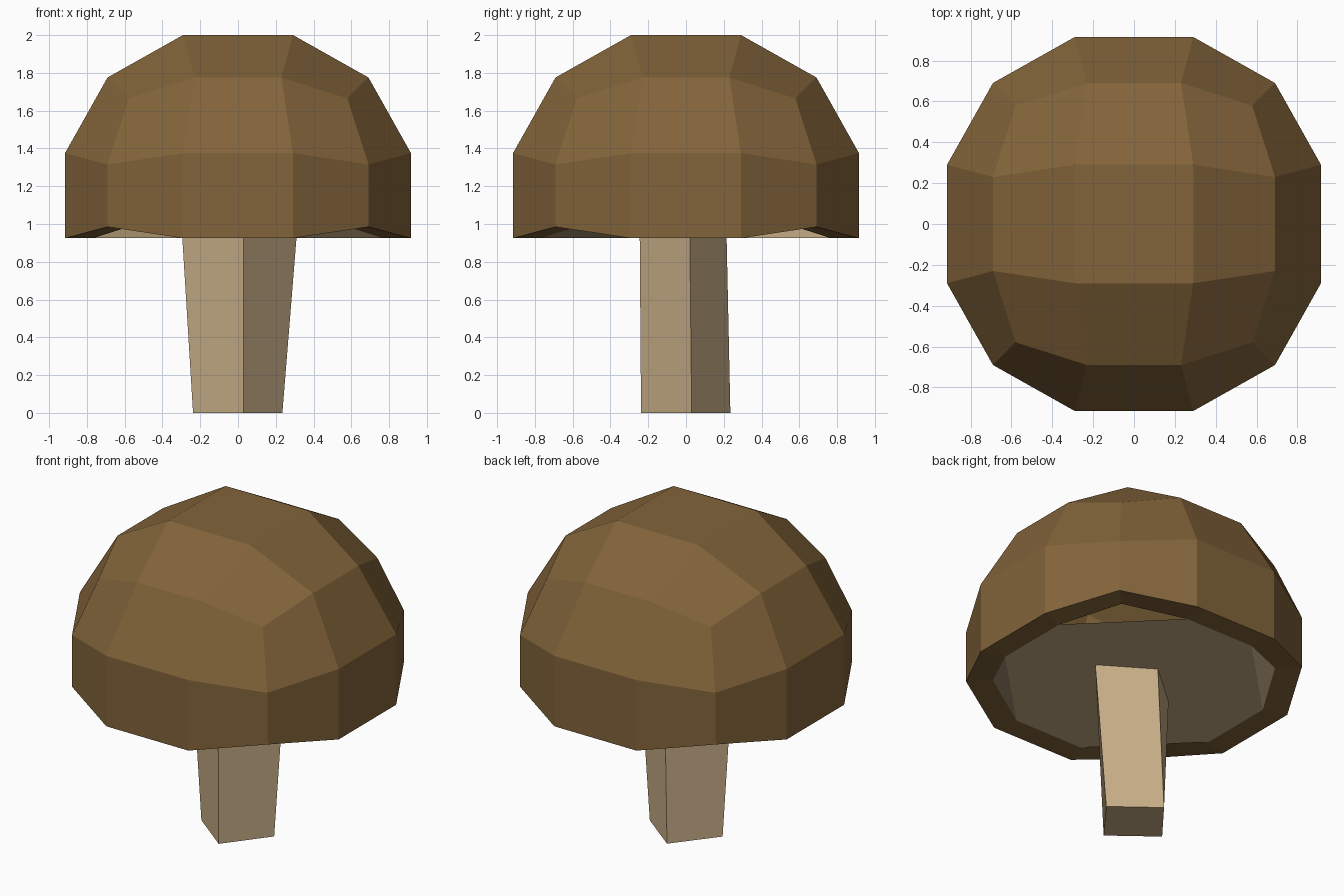
import bpy, bmesh, math

cube = bpy.data.objects.get("Cube")
if cube:
    bpy.data.objects.remove(cube, do_unlink=True)


def material(name, color):
    mat = bpy.data.materials.new(name)
    mat.use_nodes = True
    mat.diffuse_color = color
    mat.node_tree.nodes["Principled BSDF"].inputs["Base Color"].default_value = color
    return mat


def add_object(name, bm, mat):
    mesh = bpy.data.meshes.new(name)
    bm.to_mesh(mesh)
    bm.free()
    mesh.materials.append(mat)
    obj = bpy.data.objects.new(name, mesh)
    bpy.context.collection.objects.link(obj)
    return obj


cap_brown = material("cap brown", (0.223, 0.127, 0.042, 1))
stem_tan = material("stem tan", (0.578, 0.423, 0.242, 1))

RADIUS, CENTRE = 1.0035, 1.085

# Cap: a cube cut three by three, rounded to a ball, with its bottom removed
bm = bmesh.new()
bmesh.ops.create_cube(bm, size=2)
bmesh.ops.subdivide_edges(bm, edges=bm.edges[:], cuts=2, use_grid_fill=True)
bmesh.ops.delete(bm, geom=[v for v in bm.verts if v.co.z < -0.9], context="VERTS")
for v in bm.verts:
    low = v.co.z < 0
    if sum(abs(c) < 0.5 for c in v.co) == 2:
        for i in range(3):
            if abs(v.co[i]) < 0.5:
                v.co[i] = math.copysign(0.317, v.co[i])
    v.co = v.co.normalized() * RADIUS
    v.co.z += CENTRE + (0.13 if low else 0)

# Rim: the open edge turned inwards
border = [e for e in bm.edges if e.is_boundary]
new = bmesh.ops.extrude_edge_only(bm, edges=border)["geom"]
inner = [v for v in new if isinstance(v, bmesh.types.BMVert)]
for v in inner:
    v.co.x *= 0.84
    v.co.y *= 0.84
bmesh.ops.recalc_face_normals(bm, faces=bm.faces[:])
ring = sorted((v.co.copy() for v in inner), key=lambda c: math.atan2(c.y, c.x))
add_object("mushroom_cap", bm, cap_brown)

# Underside: flat plate, with raised flaps on two opposite corners
bm = bmesh.new()
verts = [bm.verts.new(c) for c in ring]
plate = [v for v in verts if v.co.z < 0.95]
bm.faces.new(plate[::-1])
for i, v in enumerate(verts):
    if v.co.z > 0.95 and v.co.x * v.co.y < 0:
        bm.faces.new((verts[(i + 1) % len(verts)], v, verts[i - 1]))
bmesh.ops.delete(bm, geom=[v for v in bm.verts if not v.link_faces], context="VERTS")
add_object("cap_underside", bm, stem_tan)

# Stem: four-sided post, widening upwards
bottom = [(0.03, -0.238), (0.235, 0.03), (-0.03, 0.235), (-0.238, -0.03)]
top = [(0.03, -0.245), (0.31, 0.02), (0.0, 0.215), (-0.295, -0.04)]
bm = bmesh.new()
lower = [bm.verts.new((x, y, 0)) for x, y in bottom]
upper = [bm.verts.new((x, y, 0.93)) for x, y in top]
bm.faces.new(lower[::-1])
bm.faces.new(upper)
for i in range(4):
    j = (i + 1) % 4
    bm.faces.new((lower[i], lower[j], upper[j], upper[i]))
add_object("stem", bm, stem_tan)
